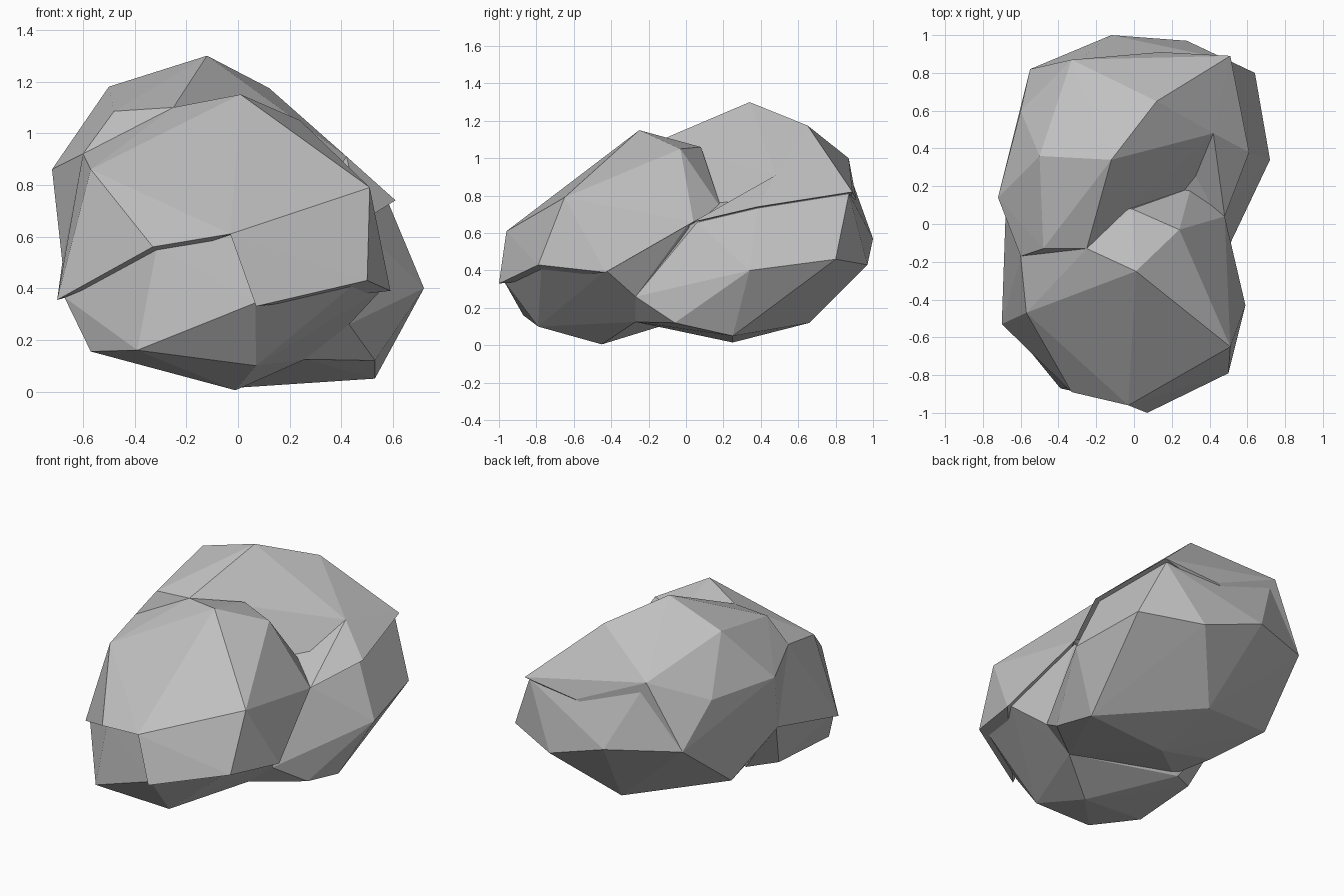
import bpy
import bmesh
from mathutils import Vector

default = bpy.data.objects.get("Cube")
if default:
    bpy.data.objects.remove(default, do_unlink=True)

# One plain stone colour
stone = bpy.data.materials.new("grey_stone")
stone.use_nodes = True
stone_colour = (0.53, 0.53, 0.53, 1)
stone.diffuse_color = stone_colour
stone.node_tree.nodes["Principled BSDF"].inputs["Base Color"].default_value = stone_colour


def point(x, y, z):
    """A corner of the stone, given in hundredths of a unit."""
    return Vector((x, y, z)) / 100


def recess(corners, centre, amount=0.03):
    """Pull corners towards a centre so the layer above overhangs them."""
    return [c + (centre - c).normalized() * amount for c in corners]


def boulder(name, corners):
    """Make a flat-faced chunk of stone wrapped tightly round its corners."""
    bm = bmesh.new()
    for corner in corners:
        bm.verts.new(corner)
    result = bmesh.ops.convex_hull(bm, input=bm.verts[:])
    unused = {g for g in result["geom_interior"] + result["geom_unused"]
              if isinstance(g, bmesh.types.BMVert)}
    bmesh.ops.delete(bm, geom=list(unused), context='VERTS')
    bmesh.ops.recalc_face_normals(bm, faces=bm.faces[:])
    mesh = bpy.data.meshes.new(name)
    bm.to_mesh(mesh)
    bm.free()
    mesh.materials.append(stone)
    chunk = bpy.data.objects.new(name, mesh)
    bpy.context.scene.collection.objects.link(chunk)
    return chunk


# Corners of the front stone that several chunks share
front_peak = point(1, -25, 115)
brow_left = point(51, -65, 79)
brow_right = point(-57, -47, 86)
shoulder_right = point(-60, -17, 92)
saddle = point(-25, -13, 110)
shoulder_left = point(24, -3, 105)
nape = point(-1, 8, 106)
waist_left = point(48, 4, 66)
waist_right = point(-68, 5, 50)
nose = point(-3, -96, 61)
lip = point(-33, -89, 56)
ledge_right = point(-70, -53, 35.5)
chin = point(7, -100, 33)
jaw_left = point(50, -79, 43)
cheek_left = point(59, -43, 39)
valley = point(30, 19, 73)
front_centre = point(0, -40, 62)

# Corners under the crease where the two stones meet
crease_left = point(43, -27, 26)
crease_under = point(26, -27, 12.5)

# Front stone: overhanging cap, left slab and recessed base
boulder("front_cap", [
    front_peak, brow_left, brow_right, shoulder_right, saddle,
    shoulder_left, nape, valley, waist_left, waist_right, nose, lip,
    ledge_right,
])
boulder("front_left_slab", [
    brow_left, shoulder_left, waist_left, nose, chin, jaw_left, cheek_left,
])
front_underside = [
    point(-39, -87, 16), point(-57, -62, 15.5), point(7, -79, 10),
    point(-1, -45, 0.5), point(-54, -16, 16), point(-38, -6, 12.5),
    crease_left, crease_under,
]
front_ledge = [waist_right, ledge_right, lip, nose, chin, jaw_left,
               cheek_left, waist_left]
boulder("front_base", front_underside + recess(front_ledge, front_centre))

# Corners of the back stone that its chunks share
side_right = point(-72, 14, 86)
flank_right = point(-60, 60, 86)
rear_right = point(-33, 87, 100)
rear_low_right = point(-55, 82, 60)
rear_middle = point(14, 91, 78.5)
rear_left = point(51, 89, 82)
side_left = point(61, 38, 74)
crown_left = point(42, 48, 91)
back_centre = point(0, 45, 60)

# Back stone: crown, and its left corner standing beside the valley
boulder("back_crown", [
    point(-12, 34, 130), point(-50, 36, 118), point(-48, -13, 108.5),
    point(12, 65, 117.5), crown_left, saddle, shoulder_right, side_right,
    flank_right, rear_low_right, rear_right, rear_middle, rear_left, valley,
])
boulder("back_left_corner", [
    crown_left, side_left, rear_left, rear_middle, valley, waist_left,
])

# Back stone: recessed base with its wide lower belt and underside
back_ledge = [waist_left, side_left, rear_left, rear_middle, rear_right]
back_belt = [
    side_right, flank_right, rear_low_right, waist_right, shoulder_right,
    point(72, 34, 40), point(64, 80, 46), point(28, 97, 43),
    point(-12, 100, 57), point(-62, 43, 29),
]
back_underside = [
    point(53, -6, 12), point(53, 25, 5), point(0, 25, 1.5),
    point(-1, 66, 12), point(-45, 15, 17), point(-38, -10, 15.5),
    crease_left, crease_under,
]
boulder("back_base", back_belt + back_underside + recess(back_ledge, back_centre))
